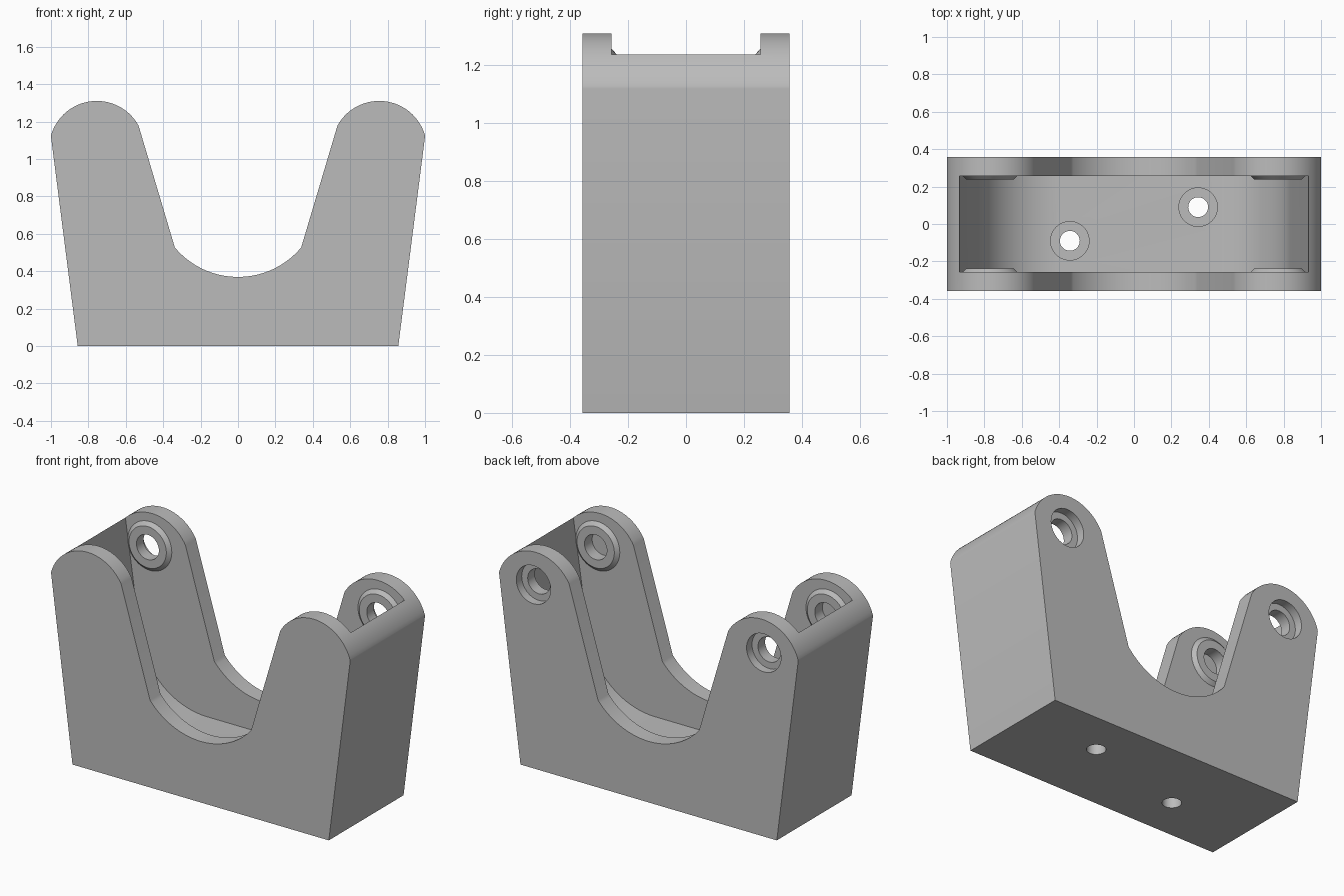
import bpy, bmesh
from math import sin, cos, radians, pi, atan2, hypot
from mathutils import Matrix, Vector

cube = bpy.data.objects.get("Cube")
if cube:
    bpy.data.objects.remove(cube, do_unlink=True)

grey = bpy.data.materials.new("plain_grey")
grey.use_nodes = True
COLOR = (0.5, 0.5, 0.5, 1)
grey.diffuse_color = COLOR
grey.node_tree.nodes["Principled BSDF"].inputs["Base Color"].default_value = COLOR

HALF_DEPTH, HALF_SLOT = 0.357, 0.257
PIVOT_X, PIVOT_Z = 0.77, 1.11


def arc(cx, cz, r, start, end, n):
    angles = [radians(start + (end - start) * i / n) for i in range(n + 1)]
    return [(cx + r * cos(a), cz + r * sin(a)) for a in angles]


def mirrored(half):
    """Close a right-hand half profile with its mirror image."""
    return half + [(-x, z) for x, z in reversed(half) if x > 1e-5]


def finish(name, bm):
    bmesh.ops.recalc_face_normals(bm, faces=bm.faces)
    mesh = bpy.data.meshes.new(name)
    bm.to_mesh(mesh)
    bm.free()
    mesh.materials.append(grey)
    obj = bpy.data.objects.new(name, mesh)
    bpy.context.collection.objects.link(obj)
    return obj


def extrude_profile(name, points, half_depth):
    bm = bmesh.new()
    face = bm.faces.new([bm.verts.new((x, -half_depth, z)) for x, z in points])
    out = bmesh.ops.extrude_face_region(bm, geom=[face])
    verts = [v for v in out["geom"] if isinstance(v, bmesh.types.BMVert)]
    bmesh.ops.translate(bm, verts=verts, vec=(0, 2 * half_depth, 0))
    return finish(name, bm)


def cylinder(name, start, end, r1, r2=None):
    """Cone or cylinder running from start to end."""
    start, end = Vector(start), Vector(end)
    axis = end - start
    turn = axis.to_track_quat('Z', 'Y').to_matrix().to_4x4()
    bm = bmesh.new()
    bmesh.ops.create_cone(bm, cap_ends=True, segments=48, radius1=r1,
                          radius2=r1 if r2 is None else r2, depth=axis.length,
                          matrix=Matrix.Translation((start + end) / 2) @ turn)
    return finish(name, bm)


def combine(target, tool, operation):
    mod = target.modifiers.new(tool.name, 'BOOLEAN')
    mod.object, mod.operation, mod.solver = tool, operation, 'EXACT'
    bpy.context.view_layer.objects.active = target
    bpy.ops.object.modifier_apply(modifier=mod.name)
    bpy.data.objects.remove(tool, do_unlink=True)


# Cradle body: two rounded arms joined by a saddle
outline = [(0.857, 0), (1.0, 1.12)]
outline += arc(0.755, 1.055, 0.255, 17, 151, 28)
outline += arc(0, 0.81, 0.441, -40, -90, 20)
body = extrude_profile("cradle_body", mirrored(outline), HALF_DEPTH)

# Slot between the side walls, with rounded floor corners
slot = [(0.935, 1.25), (0.96, 1.5)]
floor = arc(0.39, 0.63, 0.45, -90, -9, 20)
slot_half = floor + slot
slot_cut = extrude_profile("slot_cutter", mirrored(slot_half), HALF_SLOT)
combine(body, slot_cut, 'DIFFERENCE')

for side in (-1, 1):
    x = side * PIVOT_X
    # Tapered bosses inside both walls
    for wall in (-1, 1):
        boss = cylinder("boss", (x, wall * (HALF_SLOT + 0.02), PIVOT_Z),
                        (x, wall * (HALF_SLOT - 0.02), PIVOT_Z), 0.17, 0.125)
        combine(body, boss, 'UNION')
    # Blind hole in front, counterbored through hole behind
    front = cylinder("blind_hole", (x, -0.31, PIVOT_Z), (x, -0.2, PIVOT_Z), 0.075)
    back = cylinder("through_hole", (x, 0.2, PIVOT_Z), (x, 0.4, PIVOT_Z), 0.075)
    recess = cylinder("pivot_recess", (x, 0.305, PIVOT_Z), (x, 0.4, PIVOT_Z), 0.115)
    # Counterbored mounting holes in the floor
    mx, my = side * 0.343, side * 0.09
    screw = cylinder("screw_hole", (mx, my, -0.1), (mx, my, 0.3), 0.053)
    head = cylinder("screw_recess", (mx, my, 0.11), (mx, my, 0.3), 0.103)
    for cutter in (front, back, recess, screw, head):
        combine(body, cutter, 'DIFFERENCE')

body.select_set(True)
bpy.context.view_layer.objects.active = body
bpy.ops.object.shade_smooth_by_angle(angle=radians(25))
